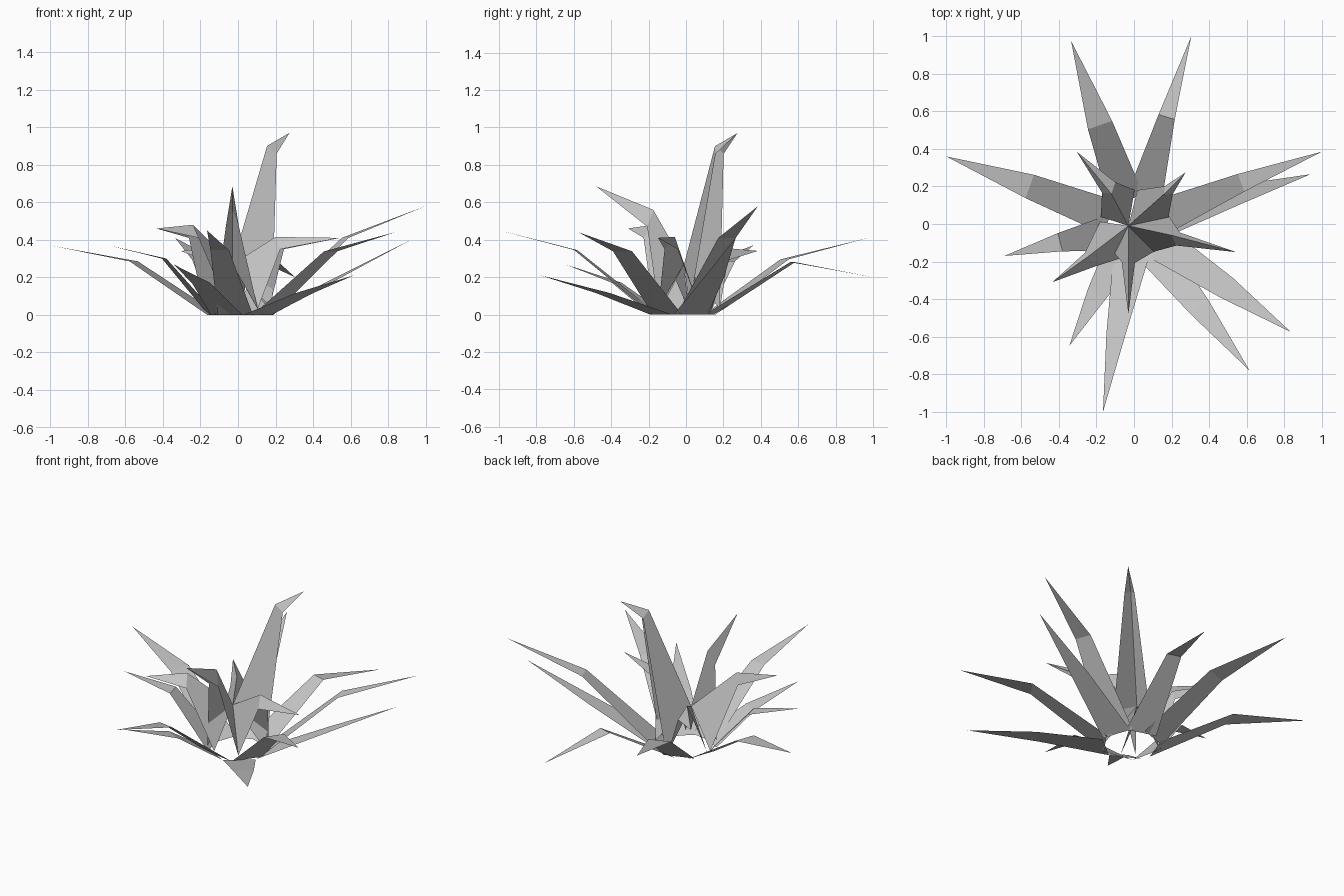
import bpy
from mathutils import Vector

cube = bpy.data.objects.get("Cube")
if cube:
    bpy.data.objects.remove(cube, do_unlink=True)

# Single flat grey for every leaf
grey = bpy.data.materials.new("leaf_grey")
grey.use_nodes = True
colour = (0.57, 0.57, 0.57, 1.0)
grey.diffuse_color = colour
grey.node_tree.nodes["Principled BSDF"].inputs["Base Color"].default_value = colour


def leaf(name, rows, tip):
    """Skin a strip of cross-section rows and close it to a pointed tip."""
    width = len(rows[0])
    points = [point for row in rows for point in row] + [tip]
    faces = []
    for r in range(len(rows)):
        for c in range(width - 1):
            i = r * width + c
            if r + 1 < len(rows):
                faces.append((i, i + 1, i + width + 1, i + width))
            else:
                faces.append((i, i + 1, len(points) - 1))
    mesh = bpy.data.meshes.new(name)
    mesh.from_pydata(points, [], faces)
    mesh.materials.append(grey)
    leaf_object = bpy.data.objects.new(name, mesh)
    bpy.context.collection.objects.link(leaf_object)


def frame(x, y):
    """Outward direction and the sideways direction across a leaf."""
    out = Vector((x, y, 0)).normalized()
    return out, Vector((-out.y, out.x, 0))


# Flat outer leaves: tip, place of the bend along the leaf, its height, its half width
outer_leaves = {
    "back_right": ((-0.335, 0.975, 0.41), 0.54, 0.295, 0.068),
    "back_left": ((0.305, 1.0, 0.20), 0.57, 0.28, 0.045),
    "left_upper": ((1.0, 0.385, 0.58), 0.57, 0.41, 0.05),
    "left_lower": ((0.94, 0.265, 0.41), 0.57, 0.20, 0.055),
    "front_left_upper": ((0.835, -0.575, 0.44), 0.59, 0.338, 0.062),
    "front_left_lower": ((0.615, -0.78, 0.21), 0.57, 0.115, 0.06),
    "front": ((-0.165, -1.0, 0.45), 0.59, 0.345, 0.05),
    "front_right": ((-0.345, -0.65, 0.27), 0.57, 0.17, 0.055),
    "right_front": ((-0.69, -0.17, 0.37), 0.57, 0.30, 0.05),
    "right_back": ((-1.0, 0.36, 0.37), 0.555, 0.285, 0.066),
}
BASE_CENTRE = Vector((0.01, -0.015, 0))
BASE_RADIUS, BASE_HALF = 0.15, 0.095
for name, (tip, bend_at, bend_z, half) in outer_leaves.items():
    tip = Vector(tip)
    out, side = frame(tip.x, tip.y)
    base = BASE_CENTRE + out * BASE_RADIUS
    bend = out * (tip.xy.length * bend_at) + Vector((0, 0, bend_z))
    rows = [(base + side * BASE_HALF, base - side * BASE_HALF),
            (bend + side * half, bend - side * half)]
    leaf("outer_leaf_" + name, rows, tip)

# Ridged inner leaves: tip, ridge at the bend, edge centre at the bend, half width
inner_leaves = {
    "back_right": ((-0.305, 0.385, 0.34), (-0.12, 0.16, 0.36), (-0.135, 0.195, 0.29), 0.045),
    "back_left": ((0.275, 0.275, 0.97), (0.155, 0.155, 0.90), (0.185, 0.18, 0.86), 0.03),
    "left": ((0.545, -0.15, 0.41), (0.20, -0.06, 0.415), (0.235, -0.08, 0.35), 0.036),
    "front": ((-0.03, -0.48, 0.685), (-0.03, -0.175, 0.56), (-0.03, -0.205, 0.47), 0.035),
    "front_right": ((-0.435, -0.31, 0.46), (-0.24, -0.17, 0.48), (-0.235, -0.19, 0.41), 0.045),
}
HEART = Vector((-0.03, -0.01, 0.27))
INNER_HALF = 0.115
for name, (tip, ridge, edge, half) in inner_leaves.items():
    edge = Vector(edge)
    out, side = frame(tip[0], tip[1])
    base = out * 0.14 + Vector((0, 0, 0.03))
    rows = [(base + side * INNER_HALF, HEART, base - side * INNER_HALF),
            (edge + side * half, Vector(ridge), edge - side * half)]
    leaf("inner_leaf_" + name, rows, Vector(tip))
